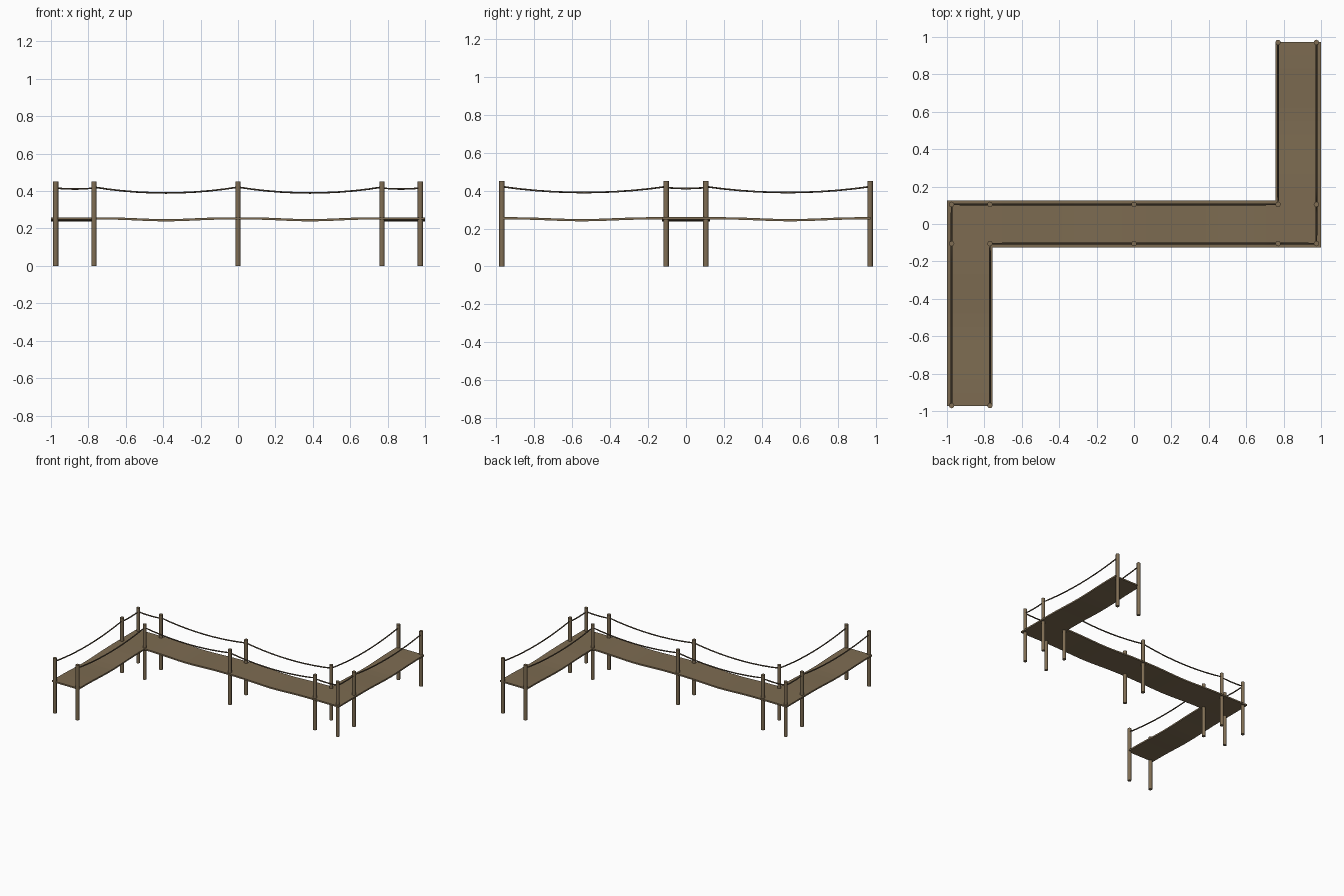
import bpy, bmesh, math

if "Cube" in bpy.data.objects:
    bpy.data.objects.remove(bpy.data.objects["Cube"])

def material(name, rgb):
    m = bpy.data.materials.new(name)
    m.diffuse_color = (*rgb, 1)
    m.use_nodes = True
    m.node_tree.nodes["Principled BSDF"].inputs["Base Color"].default_value = m.diffuse_color
    return m

PLANK = material("plank brown", (0.205, 0.148, 0.083))
POST = material("post brown", (0.215, 0.155, 0.088))
ROPE = material("dark rope", (0.105, 0.077, 0.048))

def finish(bm, name, mat):
    bmesh.ops.recalc_face_normals(bm, faces=bm.faces)
    me = bpy.data.meshes.new(name)
    bm.to_mesh(me)
    bm.free()
    me.materials.append(mat)
    ob = bpy.data.objects.new(name, me)
    bpy.context.collection.objects.link(ob)
    return ob

XI, XO, YP, YE = 0.77, 0.975, 0.105, 0.971   # post lines
TOP, THICK, SAG = 0.26, 0.012, 0.010         # deck heights

def dip(s, a, b):
    """Sag of a span between a and b at position s."""
    if not a < s < b:
        return 0
    return SAG * math.sin(math.pi * (s - a) / (b - a)) ** 3

def deck(name, stations, to_xy, height):
    """Thin slab swept along stations; to_xy(s) gives both edge points."""
    bm = bmesh.new()
    rings = []
    for s in stations:
        (p, q), z = to_xy(s), height(s)
        rings.append([bm.verts.new((*c, h)) for c, h in
                      ((p, z), (q, z), (q, z - THICK), (p, z - THICK))])
    for a, b in zip(rings, rings[1:]):
        for i in range(4):
            j = (i + 1) % 4
            bm.faces.new((a[i], a[j], b[j], b[i]))
    bm.faces.new(rings[0])
    bm.faces.new(rings[-1])
    return finish(bm, name, PLANK)

# middle walkway, including both flat corners
N = 12
mid = [-1.0] + [-XI + 2 * XI * i / (2 * N) for i in range(2 * N + 1)] + [1.0]
W = 0.126
deck("middle_deck", mid, lambda x: ((x, -W), (x, W)),
     lambda x: TOP - dip(abs(x), 0, XI))

# end walkways, one turned half a circle from the other
for side, label in ((-1, "left"), (1, "right")):
    ys = [W + (0.974 - W) * i / N for i in range(N + 1)]
    deck(label + "_deck", ys,
         lambda y, s=side: ((s * 0.757, s * y), (s * 1.0, s * y)),
         lambda y: TOP - dip(y, W, 0.974))

# posts
spots = [(x, y) for x in (-XO, -XI, 0, XI, XO) for y in (-YP, YP)]
spots += [(s * x, s * YE) for s in (-1, 1) for x in (XI, XO)]
for i, (x, y) in enumerate(spots):
    bpy.ops.mesh.primitive_cylinder_add(vertices=8, radius=0.0145, depth=0.45,
                                        location=(x, y, 0.225))
    ob = bpy.context.object
    ob.name = f"post_{i + 1}"
    ob.data.materials.append(POST)
    bpy.ops.object.shade_smooth_by_angle(angle=math.radians(50))

# sagging ropes from post to post
def rope(name, path):
    pts = []
    for (x0, y0), (x1, y1) in zip(path, path[1:]):
        length = math.hypot(x1 - x0, y1 - y0)
        n = 10 if length > 0.4 else 4
        end, drop = (0.421, 0.031) if length > 0.4 else (0.416, 0.005)
        for i in range(n + 1):
            t = i / n
            pts.append((x0 + (x1 - x0) * t, y0 + (y1 - y0) * t,
                        end - drop * 4 * t * (1 - t)))
    cu = bpy.data.curves.new(name, 'CURVE')
    cu.dimensions = '3D'
    cu.bevel_depth = 0.005
    cu.bevel_resolution = 1
    cu.use_fill_caps = True
    sp = cu.splines.new('POLY')
    sp.points.add(len(pts) - 1)
    for p, c in zip(sp.points, pts):
        p.co = (*c, 1)
    cu.materials.append(ROPE)
    ob = bpy.data.objects.new(name, cu)
    bpy.context.collection.objects.link(ob)

path = [(-XO, -YE), (-XO, -YP), (-XO, YP), (-XI, YP), (0, YP), (XI, YP), (XI, YE)]
rope("back_rope", path)
rope("front_rope", [(-x, -y) for x, y in path])
